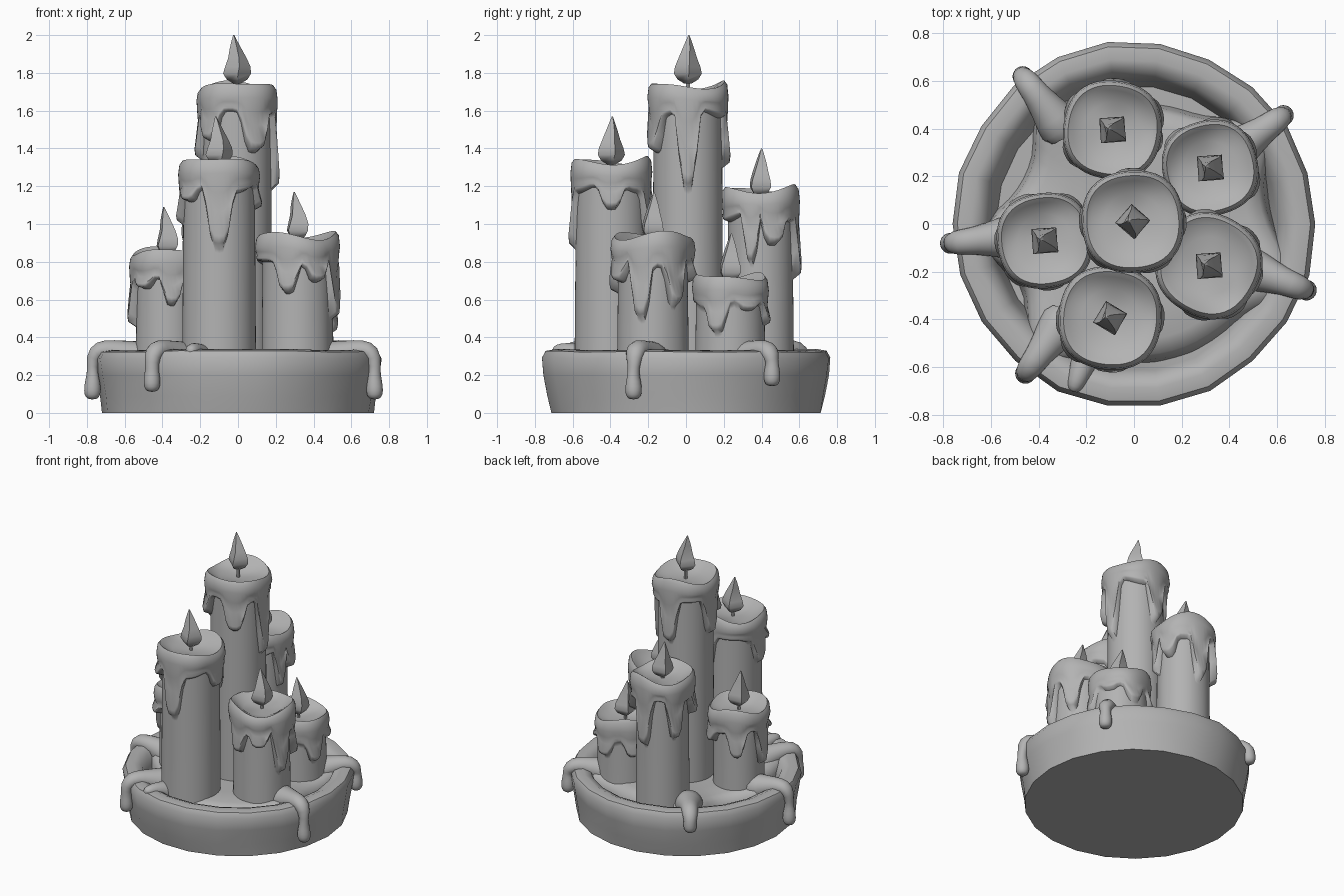
import bpy, bmesh, math, random
from math import sin, cos, pi, radians, exp
from mathutils import Vector

random.seed(4)
if "Cube" in bpy.data.objects:
    bpy.data.objects.remove(bpy.data.objects["Cube"])

grey = bpy.data.materials.new("wax grey")
grey.use_nodes = True
grey.diffuse_color = (0.45, 0.45, 0.45, 1)
grey.node_tree.nodes["Principled BSDF"].inputs["Base Color"].default_value = (0.45, 0.45, 0.45, 1)


def loft(name, rings, angle=40):
    """Skin a list of equal-length point rings and close both ends."""
    bm = bmesh.new()
    loops = [[bm.verts.new(p) for p in ring] for ring in rings]
    n = len(loops[0])
    for a, b in zip(loops, loops[1:]):
        for i in range(n):
            j = (i + 1) % n
            bm.faces.new((a[i], a[j], b[j], b[i]))
    bm.faces.new(loops[0])
    bm.faces.new(loops[-1])
    bmesh.ops.recalc_face_normals(bm, faces=bm.faces)
    mesh = bpy.data.meshes.new(name)
    bm.to_mesh(mesh)
    bm.free()
    mesh.materials.append(grey)
    ob = bpy.data.objects.new(name, mesh)
    bpy.context.collection.objects.link(ob)
    bpy.ops.object.select_all(action="DESELECT")
    bpy.context.view_layer.objects.active = ob
    ob.select_set(True)
    bpy.ops.object.shade_smooth_by_angle(angle=radians(angle))
    return ob


def polar(r, a, z, c=(0, 0)):
    return Vector((c[0] + r * cos(a), c[1] + r * sin(a), z))


def gap(a, b):
    return abs((a - b + pi) % (2 * pi) - pi)


# Shallow dish with a hand-made, uneven wall
SIDES = 22
wobble = [random.uniform(-1, 1) for _ in range(SIDES)]
dish_profile = [(0.72, 0, 0), (0.735, 0.09, 0.01), (0.755, 0.2, 0.012), (0.765, 0.29, 0.008),
                (0.745, 0.325, 0.008), (0.69, 0.335, 0.008), (0.64, 0.315, 0.012),
                (0.61, 0.24, 0.012), (0.58, 0.14, 0)]
loft("dish", [[polar(r + k * w, 2 * pi * i / SIDES, z + 0.6 * k * w * (z > 0.25))
               for i, w in enumerate(wobble)] for r, z, k in dish_profile], 50)

# Spilled wax: direction, lowest point of the run over the rim
runs = [(186, 0.07), (234, 0.11), (339, 0.07), (36, 0.14), (127, 0.2)]


def spill(a):
    return max(exp(-(gap(a, radians(d)) / 0.24) ** 2) for d, _ in runs)


def pool_point(f, a, z, lift):
    s = spill(a)
    valley = 0.53 + 0.05 * cos(a + 0.9)
    return polar(f * (valley + 0.14 * s), a, z + lift * s)


pool_profile = [(0.02, 0.29, 0), (0.6, 0.29, 0), (0.85, 0.285, 0.03),
                (0.96, 0.265, 0.05), (1.0, 0.22, 0.05), (1.03, 0.13, 0)]
loft("wax_pool", [[pool_point(f, 2 * pi * i / 64, z, l) for i in range(64)]
                  for f, z, l in pool_profile], 60)


def tube(name, pts, n=12):
    """Tube through (point, radius) pairs, smoothed with subdivision."""
    rings = []
    for i, (p, r) in enumerate(pts):
        t = (pts[min(i + 1, len(pts) - 1)][0] - pts[max(i - 1, 0)][0]).normalized()
        u = t.cross(Vector((0, 0, 1)))
        u = u.normalized() if u.length > 0.01 else Vector((1, 0, 0))
        side = u if i == 0 or u.dot(last) > 0 else -u
        last = side
        v = t.cross(side)
        rings.append([p + r * (cos(2 * pi * k / n) * side + sin(2 * pi * k / n) * v)
                      for k in range(n)])
    ob = loft(name, rings, 80)
    mod = ob.modifiers.new("smooth", "SUBSURF")
    mod.levels = mod.render_levels = 1
    return ob


for d, low in runs:
    a = radians(d)
    path = [(0.46, 0.27, 0.12), (0.57, 0.3, 0.085), (0.67, 0.33, 0.06), (0.74, 0.335, 0.055),
            (0.775, 0.295, 0.047), (0.775, low + 0.12, 0.036), (0.775, low + 0.07, 0.046),
            (0.775, low + 0.025, 0.046), (0.775, low, 0.025)]
    if low > 0.18:
        path = path[:5] + path[6:]
    tube("wax_run", [(polar(r, a, z), w) for r, z, w in path])

# Small stub of wax resting on the rim
a = radians(250)
tube("wax_stub", [(polar(r, a, z), w) for r, z, w in
                  [(0.52, 0.27, 0.09), (0.6, 0.31, 0.06), (0.68, 0.33, 0.045),
                   (0.73, 0.33, 0.035), (0.75, 0.325, 0.015)]])

SEG = 56


def candle(name, c, top, tip, cap, body, drips, turn):
    phase = random.uniform(0, 6)

    def column(a):
        """Profile of the candle at one angle, from the top dip to the foot."""
        wave = 0.016 * sin(2 * a + phase) + 0.01 * sin(3 * a + 2 * phase)
        hem = 0.15 + 0.025 * sin(3 * a + phase)
        drop = 0
        for d, length, width in drips:
            k = exp(-(gap(a, radians(d)) / width) ** 4)
            hem = max(hem, 0.14 + (length - 0.14) * k)
            drop = max(drop, k)
        R = cap * (1 + 0.025 * sin(4 * a + phase))
        neck = body + (R - body) * (0.75 - 0.1 * drop)
        bead = R * (0.97 + 0.08 * drop)
        return [(0.01, top - 0.05), (0.55 * cap, top - 0.045), (0.8 * R, top - 0.015 + wave),
                (0.9 * R, top + wave), (0.97 * R, top - 0.02 + wave),
                (R, top - 0.07 + 0.5 * wave), (R * 0.98, top - 0.07 - 0.25 * (hem - 0.07)),
                (neck, top - 0.07 - 0.5 * (hem - 0.07)), (bead, top - 0.85 * hem),
                (bead * 0.98, top - 0.93 * hem), (body, top - hem),
                (body * 1.0, top - hem - 0.02), (body * 1.03, 0.2)]

    cols = [(2 * pi * i / SEG, column(2 * pi * i / SEG)) for i in range(SEG)]
    loft(name + "_candle", [[polar(col[k][0], a, col[k][1], c) for a, col in cols]
                            for k in range(len(cols[0][1]))], 60)

    # Wick
    base = tip - 0.255
    loft(name + "_wick", [[polar(0.012, pi * i / 3, z, c) for i in range(6)]
                          for z in (top - 0.07, base + 0.05)])

    # Four-sided flame that leans toward its tip
    h = tip - base
    shape = [(0.0, 0.022, 0), (0.08, 0.055, 0), (0.2, 0.074, 0), (0.34, 0.068, 0.004),
             (0.52, 0.05, 0.002), (0.72, 0.032, -0.008), (0.88, 0.016, -0.014), (1.0, 0.003, -0.018)]
    loft(name + "_flame", [[polar(r, radians(turn) + i * pi / 2 + 0.35 * f, base + f * h,
                                  (c[0] + s, c[1] - 0.3 * s)) for i in range(4)]
                           for f, r, s in shape], 75)


# Candles: centre, top, flame tip, cap and body radius, drips (angle, length, width)
candle("centre", (-0.005, 0.01), 1.735, 2.0, 0.22, 0.182,
       [(0, 0.56, 0.27), (92, 0.44, 0.3), (-62, 0.36, 0.35), (180, 0.4, 0.32), (225, 0.3, 0.3)], 0)
candle("front", (-0.1, -0.395), 1.335, 1.57, 0.222, 0.19,
       [(-90, 0.47, 0.33), (182, 0.34, 0.3), (0, 0.26, 0.3), (70, 0.4, 0.3), (-140, 0.22, 0.3)], 10)
candle("back", (-0.09, 0.395), 1.185, 1.4, 0.212, 0.172,
       [(85, 0.48, 0.3), (20, 0.3, 0.32), (-15, 0.4, 0.2), (150, 0.42, 0.28), (210, 0.3, 0.3)], 45)
candle("left_front", (0.315, -0.175), 0.94, 1.17, 0.222, 0.185,
       [(-105, 0.31, 0.3), (-18, 0.45, 0.27), (-60, 0.25, 0.3), (35, 0.38, 0.28), (95, 0.25, 0.3)], 45)
candle("left_back", (0.32, 0.235), 0.72, 0.95, 0.205, 0.182,
       [(-22, 0.3, 0.3), (80, 0.26, 0.33), (30, 0.18, 0.3), (140, 0.25, 0.3)], 45)
candle("right", (-0.375, -0.07), 0.855, 1.09, 0.205, 0.165,
       [(-82, 0.29, 0.28), (182, 0.4, 0.28), (120, 0.33, 0.3), (-130, 0.2, 0.3), (55, 0.25, 0.3)], 45)
